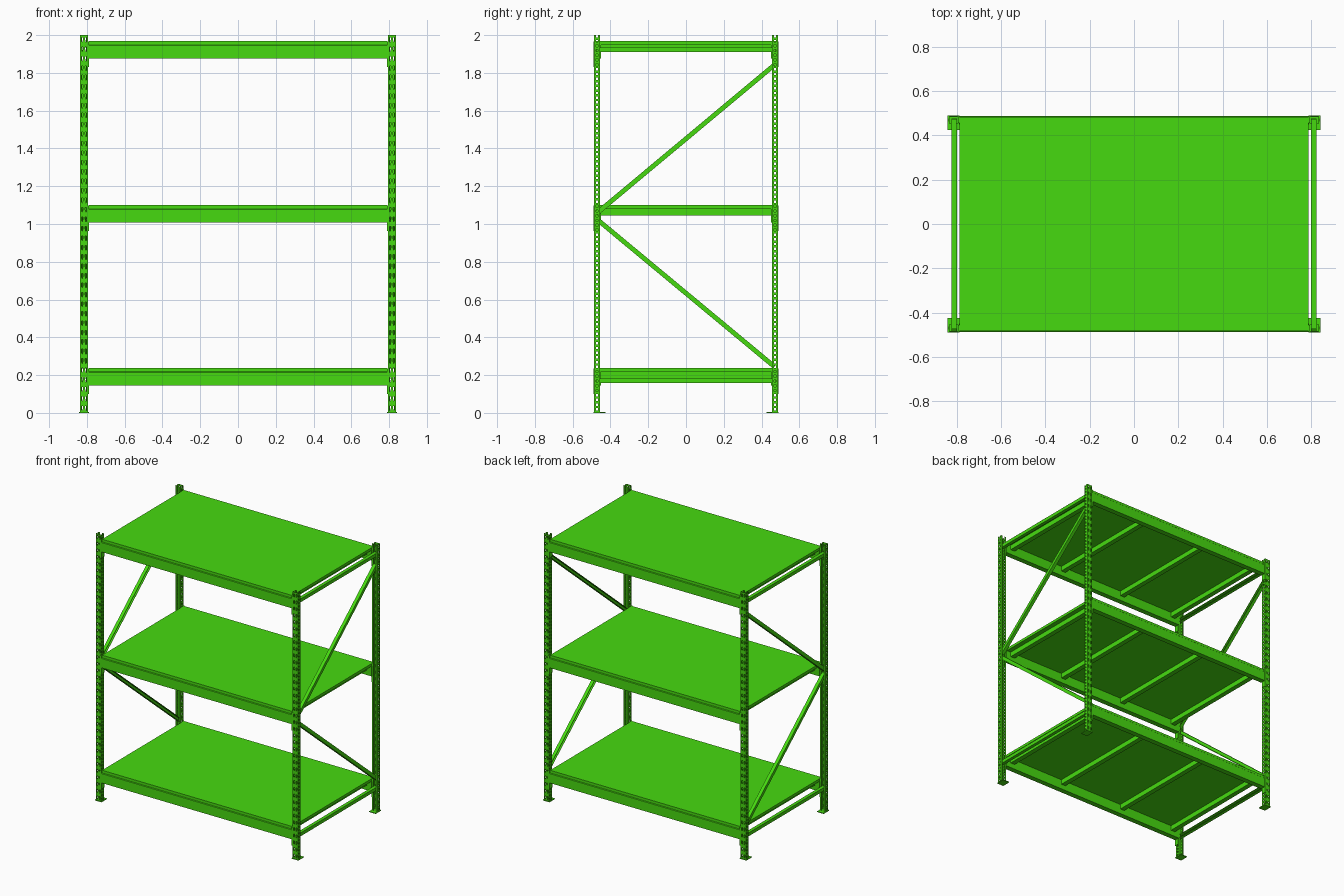
import bpy, bmesh
from mathutils import Vector

if "Cube" in bpy.data.objects:
    bpy.data.objects.remove(bpy.data.objects["Cube"])

green = bpy.data.materials.new("green_paint")
green.diffuse_color = (0.061, 0.70, 0.005, 1)
green.use_nodes = True
green.node_tree.nodes["Principled BSDF"].inputs["Base Color"].default_value = green.diffuse_color

POST_X, FRONT_Y = 0.815, 0.487        # upright centre line and outer face
LEVELS = (0.238, 1.100, 1.968)        # top surface of each deck
SIDES = ((-1, "left"), (1, "right"))
ENDS = ((-1, "front"), (1, "back"))


def finish(name, bm):
    """Turn a bmesh into a named, painted object."""
    mesh = bpy.data.meshes.new(name)
    bm.to_mesh(mesh)
    bm.free()
    mesh.materials.append(green)
    ob = bpy.data.objects.new(name, mesh)
    bpy.context.collection.objects.link(ob)
    return ob


def prism(name, profile, origin, u, v, sweep):
    """Sweep a closed 2D profile (in the u, v plane) along a vector."""
    bm = bmesh.new()
    o, u, v = Vector(origin), Vector(u), Vector(v)
    face = bm.faces.new([bm.verts.new(o + u * a + v * b) for a, b in profile])
    new = bmesh.ops.extrude_face_region(bm, geom=[face])["geom"]
    bmesh.ops.translate(bm, vec=Vector(sweep),
                        verts=[g for g in new if isinstance(g, bmesh.types.BMVert)])
    bmesh.ops.recalc_face_normals(bm, faces=bm.faces)
    return finish(name, bm)


def box(name, lo, hi):
    rect = [(lo[0], lo[1]), (hi[0], lo[1]), (hi[0], hi[1]), (lo[0], hi[1])]
    return prism(name, rect, (0, 0, lo[2]), (1, 0, 0), (0, 1, 0), (0, 0, hi[2] - lo[2]))


def span(s, a, b):
    """Ordered range from a to b mirrored by sign s."""
    return sorted((s * a, s * b))


def post(name, sx, sy):
    """Open channel upright with slots in its face and holes in its flanges."""
    half = [(0.010, 0.030), (0.0205, 0.030), (0.0205, 0.020), (0.0205, 0.010),
            (0.0205, 0.0), (0.014, 0.0), (0.006, 0.0)]
    path = [(-a, b) for a, b in half] + half[::-1]
    side_cols, slot_cols = (2, 10), (5, 7)
    rows, step = 160, 0.0125
    bm = bmesh.new()
    grid = []
    for r in range(rows + 1):
        ring = []
        for i, (a, b) in enumerate(path):
            # narrow the lower end of each slot into a teardrop
            if r % 4 == 1 and i in (5, 6, 7, 8):
                a += 0.0025 if i in (5, 7) else -0.0025
            ring.append(bm.verts.new((sx * POST_X + a, sy * (FRONT_Y - 0.0015 - b), r * step)))
        grid.append(ring)
    for r in range(rows):
        for c in range(len(path) - 1):
            if c in side_cols and r % 2 == 1:
                continue
            if c in slot_cols and r % 4 in (1, 2):
                continue
            bm.faces.new((grid[r][c], grid[r][c + 1], grid[r + 1][c + 1], grid[r + 1][c]))
    ob = finish(name, bm)
    mod = ob.modifiers.new("sheet_thickness", "SOLIDIFY")
    mod.thickness, mod.offset = 0.003, 0


def brace(name, sx, p0, p1):
    """C channel between two (y, z) points, open toward the inside."""
    w, h, t = 0.0125, 0.0125, 0.003
    profile = [(w, -h), (w, h), (-w, h), (-w, h - t), (w - t, h - t),
               (w - t, -h + t), (-w, -h + t), (-w, -h)]
    sweep = Vector((0, p1[0] - p0[0], p1[1] - p0[1]))
    normal = Vector((1, 0, 0)).cross(sweep).normalized()
    prism(name, profile, (sx * 0.8125, *p0), (sx, 0, 0), normal, sweep)


# Uprights, foot plates and side bracing
for sx, side in SIDES:
    for sy, end in ENDS:
        post(f"{end}_{side}_post", sx, sy)
        x, y = span(sx, 0.788, 0.843), span(sy, 0.425, 0.490)
        box(f"{end}_{side}_foot_plate", (x[0], y[0], 0), (x[1], y[1], 0.005))
    brace(f"{side}_lower_diagonal", sx, (0.468, 0.245), (-0.475, 1.028))
    brace(f"{side}_upper_diagonal", sx, (-0.475, 1.055), (0.468, 1.842))
    brace(f"{side}_bottom_rail", sx, (-0.475, 0.170), (0.475, 0.170))
    brace(f"{side}_top_rail", sx, (-0.475, 1.922), (0.475, 1.922))

# Shelf levels
for n, top in enumerate(LEVELS, 1):
    box(f"deck_{n}", (-0.788, -0.483, top - 0.020), (0.788, 0.483, top))
    # load beams with a small step at the upper edge
    step_profile = [(0.450, -0.093), (0.489, -0.093), (0.489, -0.023),
                    (0.486, -0.020), (0.450, -0.020)]
    for sy, end in ENDS:
        prism(f"{end}_beam_{n}", step_profile, (-0.790, 0, top),
              (0, sy, 0), (0, 0, 1), (1.580, 0, 0))
        # angled end connectors hooked onto the uprights
        for sx, side in SIDES:
            angle = [(0.788, 0.457), (0.792, 0.457), (0.792, 0.488), (0.802, 0.488),
                     (0.802, 0.491), (0.788, 0.491)]
            prism(f"{end}_{side}_connector_{n}", angle, (0, 0, top - 0.138),
                  (sx, 0, 0), (0, sy, 0), (0, 0, 0.136))
    # cross bars under the deck
    for k, x in enumerate((-0.735, -0.27, 0.27, 0.735), 1):
        box(f"cross_bar_{n}_{k}", (x - 0.018, -0.452, top - 0.056),
            (x + 0.018, 0.452, top - 0.020))
